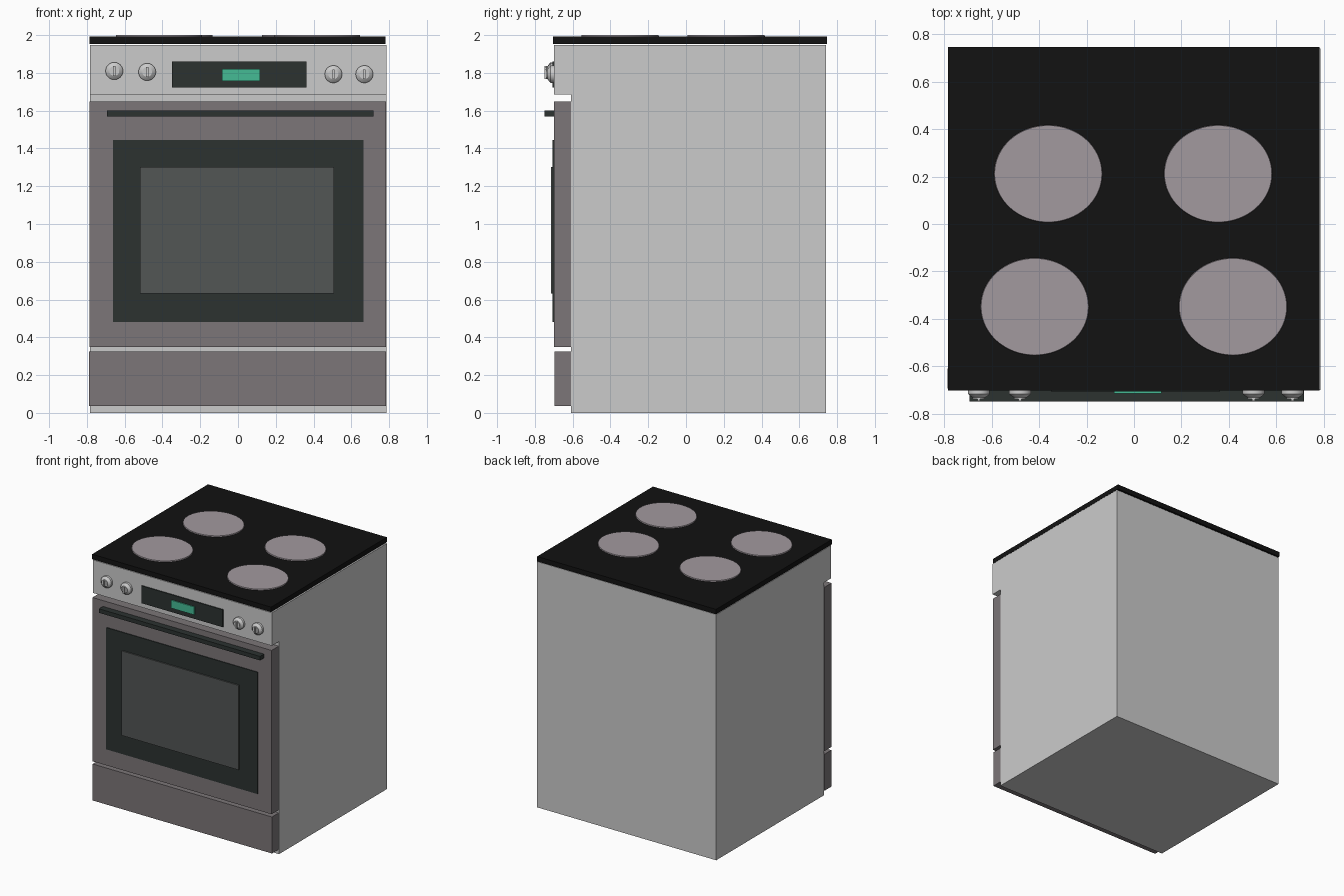
import bpy, bmesh
from math import radians
from mathutils import Matrix, Vector

if "Cube" in bpy.data.objects:
    bpy.data.objects.remove(bpy.data.objects["Cube"])


def colour(name, r, g, b):
    m = bpy.data.materials.new(name)
    m.diffuse_color = (r, g, b, 1)
    m.use_nodes = True
    m.node_tree.nodes["Principled BSDF"].inputs["Base Color"].default_value = m.diffuse_color
    return m


BLACK = colour("black_glass", 0.006, 0.006, 0.006)
RING = colour("burner_grey", 0.36, 0.32, 0.345)
STEEL = colour("dark_steel", 0.2, 0.18, 0.188)
DARK = colour("dark_trim", 0.025, 0.032, 0.03)
GLASS = colour("window_glass", 0.085, 0.092, 0.09)
GREEN = colour("display_green", 0.06, 0.5, 0.3)


def finish(name, bm, mat=None):
    bmesh.ops.recalc_face_normals(bm, faces=bm.faces)
    me = bpy.data.meshes.new(name)
    bm.to_mesh(me)
    bm.free()
    ob = bpy.data.objects.new(name, me)
    bpy.context.collection.objects.link(ob)
    if mat:
        me.materials.append(mat)
    return ob


def add_box(bm, x, y, z):
    centre = Vector([(a[0] + a[1]) / 2 for a in (x, y, z)])
    size = [a[1] - a[0] for a in (x, y, z)]
    bmesh.ops.create_cube(bm, size=1, matrix=Matrix.Translation(centre) @ Matrix.Diagonal((*size, 1)))


def box(name, x, y, z, mat=None):
    bm = bmesh.new()
    add_box(bm, x, y, z)
    return finish(name, bm, mat)


def smooth(ob):
    bpy.ops.object.select_all(action='DESELECT')
    ob.select_set(True)
    bpy.context.view_layer.objects.active = ob
    bpy.ops.object.shade_smooth_by_angle(angle=radians(35))


# Body with the overhanging control panel, extruded from its side profile
profile = [(0.74, 0), (0.74, 1.947), (-0.70, 1.947), (-0.70, 1.685), (-0.61, 1.685), (-0.61, 0)]
bm = bmesh.new()
face = bm.faces.new([bm.verts.new((-0.783, y, z)) for y, z in profile])
ext = bmesh.ops.extrude_face_region(bm, geom=[face])
bmesh.ops.translate(bm, vec=(1.57, 0, 0), verts=[v for v in ext["geom"] if isinstance(v, bmesh.types.BMVert)])
finish("body", bm)

# Cooktop slab
box("cooktop", (-0.786, 0.782), (-0.703, 0.747), (1.953, 1.992), BLACK)

# Oval burners
for name, x, y in (("back_left", -0.362, 0.212), ("back_right", 0.355, 0.212),
                   ("front_left", -0.419, -0.349), ("front_right", 0.418, -0.349)):
    bm = bmesh.new()
    bmesh.ops.create_cone(bm, cap_ends=True, segments=64, radius1=1, radius2=0.985, depth=0.014,
                          matrix=Matrix.Translation((x, y, 1.993)) @ Matrix.Diagonal((0.23, 0.207, 1, 1)))
    smooth(finish("burner_" + name, bm, RING))

# Oven door, window and handle
box("oven_door", (-0.786, 0.784), (-0.70, -0.61), (0.35, 1.648), STEEL)
box("window_frame", (-0.662, 0.664), (-0.706, -0.695), (0.48, 1.445), DARK)
box("window_glass", (-0.518, 0.507), (-0.716, -0.70), (0.632, 1.302), GLASS)
box("door_handle", (-0.694, 0.718), (-0.75, -0.695), (1.57, 1.602), DARK)

# Storage drawer
box("drawer", (-0.788, 0.784), (-0.695, -0.61), (0.037, 0.326), STEEL)

# Control display
box("display_panel", (-0.35, 0.362), (-0.708, -0.695), (1.722, 1.86), DARK)
box("display_screen", (-0.084, 0.117), (-0.716, -0.70), (1.757, 1.82), GREEN)

# Knobs: stepped round base turned toward the front, with a grip bar
rings = [(0.046, 0), (0.046, 0.018), (0.038, 0.026), (0.026, 0.034), (0.026, 0.040)]
for i, (x, z) in enumerate(((-0.655, 1.81), (-0.481, 1.805), (0.505, 1.793), (0.669, 1.793))):
    bm = bmesh.new()
    for (r1, d1), (r2, d2) in zip(rings, rings[1:]):
        bmesh.ops.create_cone(bm, cap_ends=False, segments=32, radius1=r1, radius2=r2, depth=d2 - d1,
                              matrix=Matrix.Translation((x, -0.699 - (d1 + d2) / 2, z))
                              @ Matrix.Rotation(radians(90), 4, 'X'))
    bmesh.ops.remove_doubles(bm, verts=bm.verts, dist=0.0002)
    bmesh.ops.holes_fill(bm, edges=[e for e in bm.edges if e.is_boundary], sides=0)
    add_box(bm, (x - 0.006, x + 0.006), (-0.748, -0.70), (z - 0.026, z + 0.026))
    smooth(finish(f"knob_{i + 1}", bm))
